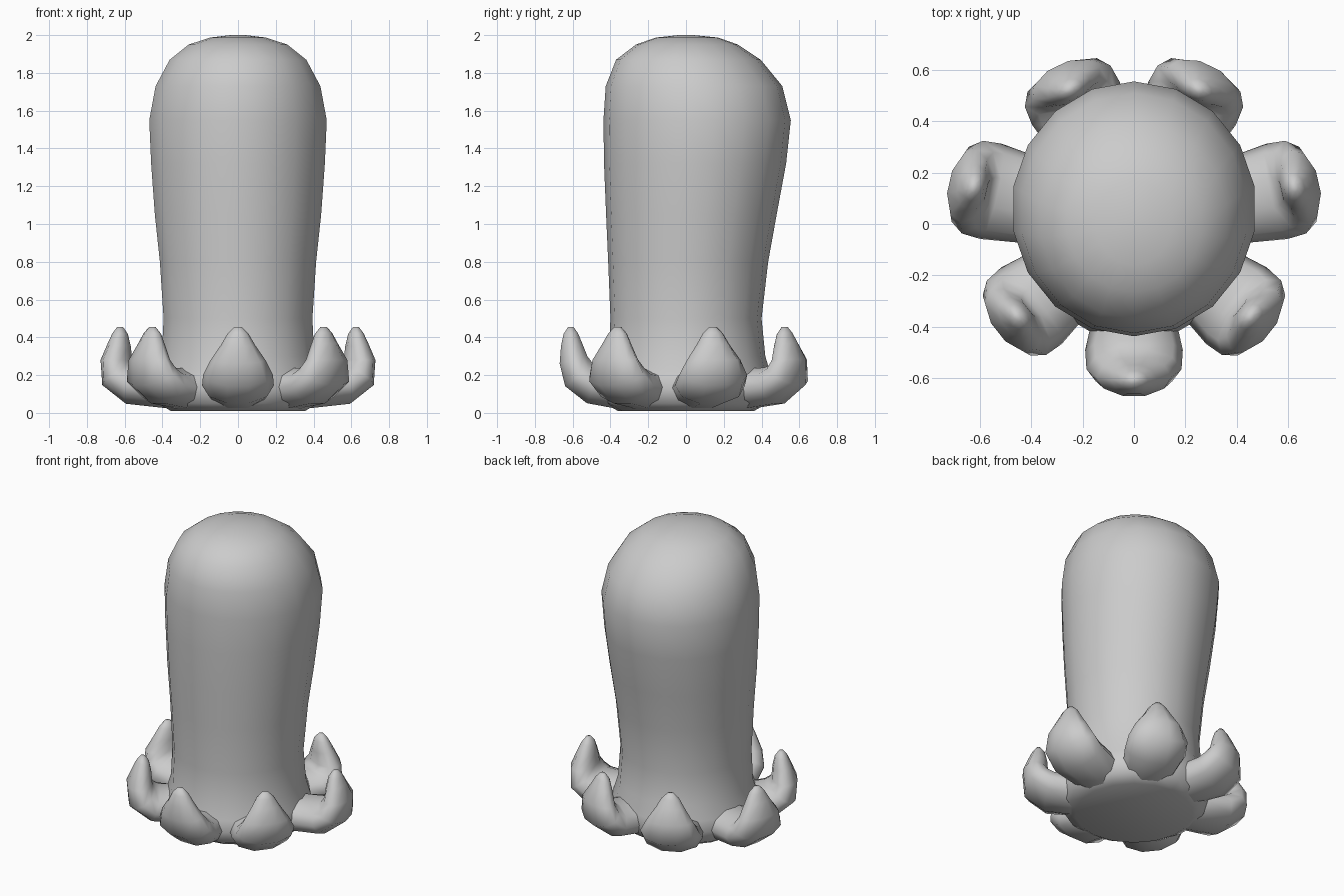
import bpy, bmesh, math
from mathutils import Vector

if "Cube" in bpy.data.objects:
    bpy.data.objects.remove(bpy.data.objects["Cube"])

grey = bpy.data.materials.new("soft grey")
grey.diffuse_color = (0.6, 0.6, 0.6, 1)
grey.use_nodes = True
grey.node_tree.nodes["Principled BSDF"].inputs["Base Color"].default_value = grey.diffuse_color


def loft(name, rings):
    """Skin a list of closed rings and cap both ends."""
    bm = bmesh.new()
    loops = [[bm.verts.new(p) for p in ring] for ring in rings]
    n = len(loops[0])
    for a, b in zip(loops, loops[1:]):
        for i in range(n):
            j = (i + 1) % n
            bm.faces.new((a[i], a[j], b[j], b[i]))
    bm.faces.new(loops[0][::-1])
    bm.faces.new(loops[-1])
    bmesh.ops.recalc_face_normals(bm, faces=bm.faces)
    mesh = bpy.data.meshes.new(name)
    bm.to_mesh(mesh)
    bm.free()
    mesh.materials.append(grey)
    mesh.shade_smooth()
    obj = bpy.data.objects.new(name, mesh)
    bpy.context.collection.objects.link(obj)
    return obj


# Body: height, half width, front y, back y
profile = [
    (0.01, 0.36, -0.36, 0.36), (0.05, 0.43, -0.43, 0.43),
    (0.13, 0.455, -0.455, 0.46), (0.20, 0.44, -0.44, 0.45),
    (0.30, 0.41, -0.41, 0.42), (0.50, 0.40, -0.40, 0.40),
    (0.80, 0.42, -0.412, 0.435), (1.05, 0.447, -0.423, 0.48),
    (1.32, 0.467, -0.434, 0.53), (1.55, 0.477, -0.437, 0.555),
    (1.73, 0.443, -0.425, 0.51), (1.87, 0.367, -0.37, 0.395),
    (1.95, 0.265, -0.265, 0.275), (1.987, 0.15, -0.16, 0.17),
    (2.0, 0.04, -0.04, 0.04),
]
SIDES = 18
body_rings = []
for z, rx, front, back in profile:
    cy, ry = (front + back) / 2, (back - front) / 2
    body_rings.append([(rx * math.sin(math.tau * i / SIDES),
                        cy + ry * math.cos(math.tau * i / SIDES), z)
                       for i in range(SIDES)])
loft("body", body_rings)

# Arm path: radius, height, half width, half thickness, belly weight, tip weight
path = [
    (0.20, 0.13, 0.15, 0.115, 0, 0), (0.38, 0.13, 0.165, 0.11, 0, 0),
    (0.49, 0.145, 0.19, 0.105, 1, 0), (0.565, 0.20, 0.185, 0.10, 1, 0),
    (0.595, 0.28, 0.145, 0.08, 0.7, 0.3), (0.605, 0.36, 0.09, 0.06, 0.2, 0.8),
    (0.61, 0.42, 0.055, 0.04, 0, 1), (0.61, 0.455, 0.02, 0.015, 0, 1),
]


def arm(name, angle, belly, tip):
    """Tapered arm reaching outwards and curling up."""
    out = Vector((math.cos(angle), math.sin(angle), 0))
    side = Vector((-out.y, out.x, 0))
    up = Vector((0, 0, 1))
    centres = [out * (r + belly * wb + tip * wt) + up * z
               for r, z, w, t, wb, wt in path]
    rings = []
    for k, (r, z, w, t, wb, wt) in enumerate(path):
        along = (centres[min(k + 1, len(path) - 1)] - centres[max(k - 1, 0)]).normalized()
        normal = along.cross(side)
        ring = []
        for i in range(10):
            a = math.tau * i / 10
            p = centres[k] + side * (w * math.cos(a)) + normal * (t * math.sin(a))
            p.z = max(p.z, 0.012)
            ring.append(p)
        rings.append(ring)
    loft(name, rings)


step = math.tau / 7
arm("front_arm", -math.pi / 2, 0.0, 0.0)
pairs = [("front_side_arm", 0.02, -0.03), ("middle_arm", 0.08, 0.03),
         ("back_arm", 0.03, -0.03)]
for k, (name, belly, tip) in enumerate(pairs, 1):
    for label, sign in (("right", 1), ("left", -1)):
        arm(label + "_" + name, -math.pi / 2 + sign * k * step, belly, tip)
